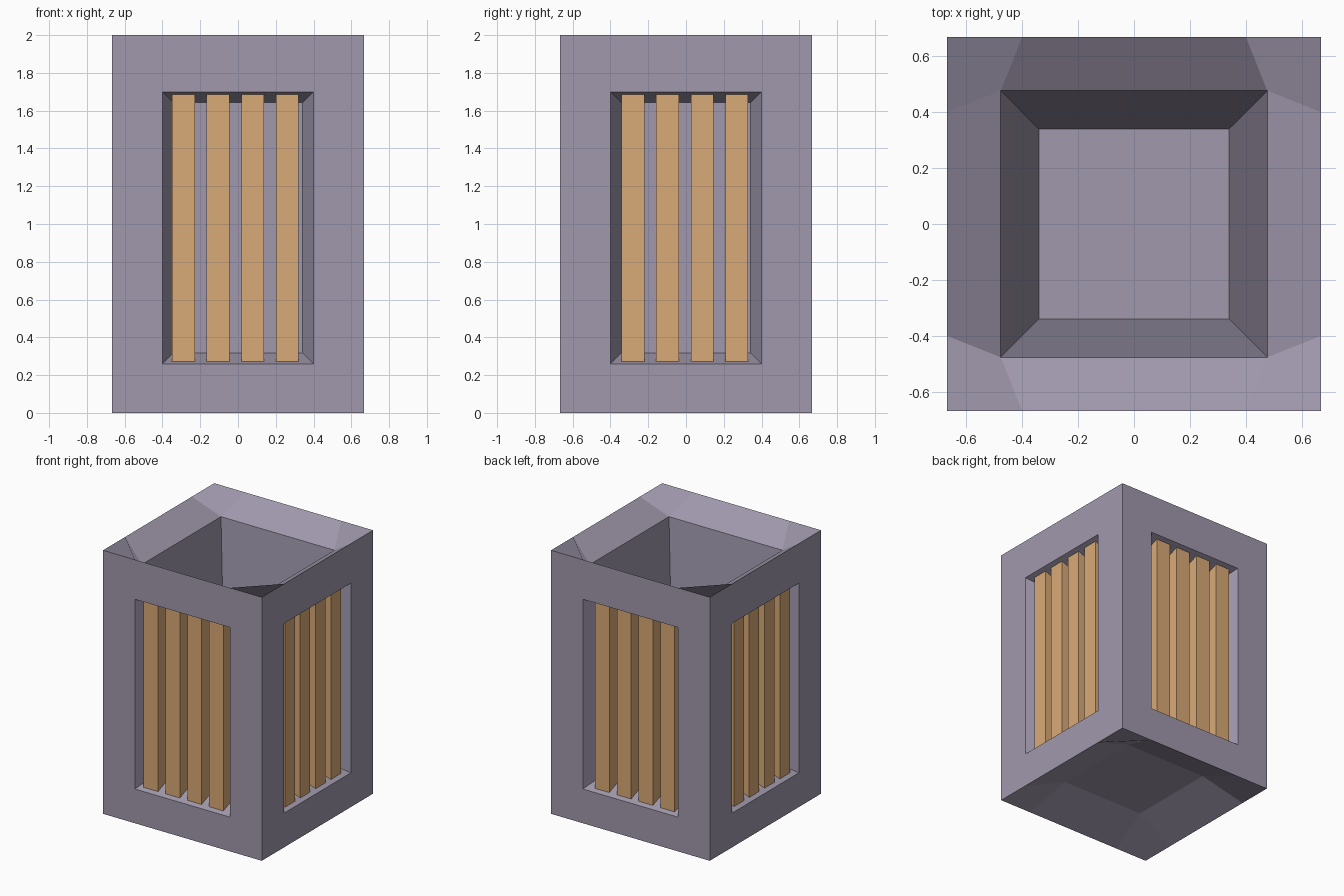
import bpy, bmesh
from math import pi
from mathutils import Matrix, Vector

cube = bpy.data.objects.get("Cube")
if cube:
    bpy.data.objects.remove(cube, do_unlink=True)


def material(name, rgb):
    mat = bpy.data.materials.new(name)
    mat.use_nodes = True
    mat.diffuse_color = (*rgb, 1)
    mat.node_tree.nodes["Principled BSDF"].inputs["Base Color"].default_value = (*rgb, 1)
    return mat


def finish(bm, name, mat):
    bmesh.ops.remove_doubles(bm, verts=bm.verts, dist=0.0005)
    bmesh.ops.recalc_face_normals(bm, faces=bm.faces)
    mesh = bpy.data.meshes.new(name)
    bm.to_mesh(mesh)
    bm.free()
    mesh.materials.append(mat)
    obj = bpy.data.objects.new(name, mesh)
    bpy.context.collection.objects.link(obj)
    return obj


concrete = material("grey violet concrete", (0.352, 0.314, 0.413))
wood = material("light wood", (0.694, 0.402, 0.181))

HALF, HEIGHT = 0.667, 2.0
WIN, WIN_LOW, WIN_TOP = 0.40, 0.26, 1.70
DEPTH, TAPER = 0.15, 0.058
MOUTH, MOUTH_Z = 0.476, 1.87
FLOOR, FLOOR_Z = 0.34, 0.20
BASE, BASE_Z = 0.345, 0.125

# Concrete body: one side is described and turned four times
body = bmesh.new()


def quad(turn, points):
    body.faces.new([body.verts.new(turn @ Vector(p)) for p in points])


def rectangle(half, y, low, top):
    return [(-half, y, low), (half, y, low), (half, y, top), (-half, y, top)]


xs = (-HALF, -WIN, WIN, HALF)
zs = (0, WIN_LOW, WIN_TOP, HEIGHT)
for side in range(4):
    turn = Matrix.Rotation(side * pi / 2, 4, "Z")
    # outer wall around the window
    for i in range(3):
        for j in range(3):
            if (i, j) != (1, 1):
                quad(turn, [(xs[i], -HALF, zs[j]), (xs[i + 1], -HALF, zs[j]),
                            (xs[i + 1], -HALF, zs[j + 1]), (xs[i], -HALF, zs[j + 1])])
    # tapered window recess
    front = rectangle(WIN, -HALF, WIN_LOW, WIN_TOP)
    back = rectangle(WIN - TAPER, DEPTH - HALF, WIN_LOW + TAPER, WIN_TOP - TAPER)
    for k in range(4):
        n = (k + 1) % 4
        quad(turn, [front[k], front[n], back[n], back[k]])
    quad(turn, back)
    # sloping rim and hollow underside, each with a corner facet
    for edge_z, inner, inner_z in ((HEIGHT, MOUTH, MOUTH_Z), (0, BASE, BASE_Z)):
        quad(turn, [(-WIN, -HALF, edge_z), (WIN, -HALF, edge_z),
                    (inner, -inner, inner_z), (-inner, -inner, inner_z)])
        quad(turn, [(WIN, -HALF, edge_z), (HALF, -HALF, edge_z),
                    (HALF, -WIN, edge_z), (inner, -inner, inner_z)])
    # inner wall of the bin
    quad(turn, [(-MOUTH, -MOUTH, MOUTH_Z), (MOUTH, -MOUTH, MOUTH_Z),
                (FLOOR, -FLOOR, FLOOR_Z), (-FLOOR, -FLOOR, FLOOR_Z)])

# inner floor and underside centre
for half, z in ((FLOOR, FLOOR_Z), (BASE, BASE_Z)):
    quad(Matrix(), [(-half, -half, z), (half, -half, z), (half, half, z), (-half, half, z)])
finish(body, "bin_body", concrete)

# Wooden slats: four in each window
SLAT, SLAT_LOW, SLAT_TOP, SLAT_Y = 0.12, 0.268, 1.692, 0.573
for side, along_x, sign in (("front", True, -1), ("back", True, 1),
                            ("right", False, -1), ("left", False, 1)):
    bm = bmesh.new()
    for i in range(4):
        t = (i - 1.5) * 0.183 + (-0.014 if along_x else -0.006)
        spot = (t, sign * SLAT_Y) if along_x else (sign * SLAT_Y, t)
        place = Matrix.Translation((*spot, (SLAT_LOW + SLAT_TOP) / 2))
        size = Matrix.Diagonal((SLAT, SLAT, SLAT_TOP - SLAT_LOW, 1))
        bmesh.ops.create_cube(bm, size=1, matrix=place @ size)
    finish(bm, side + "_slats", wood)
